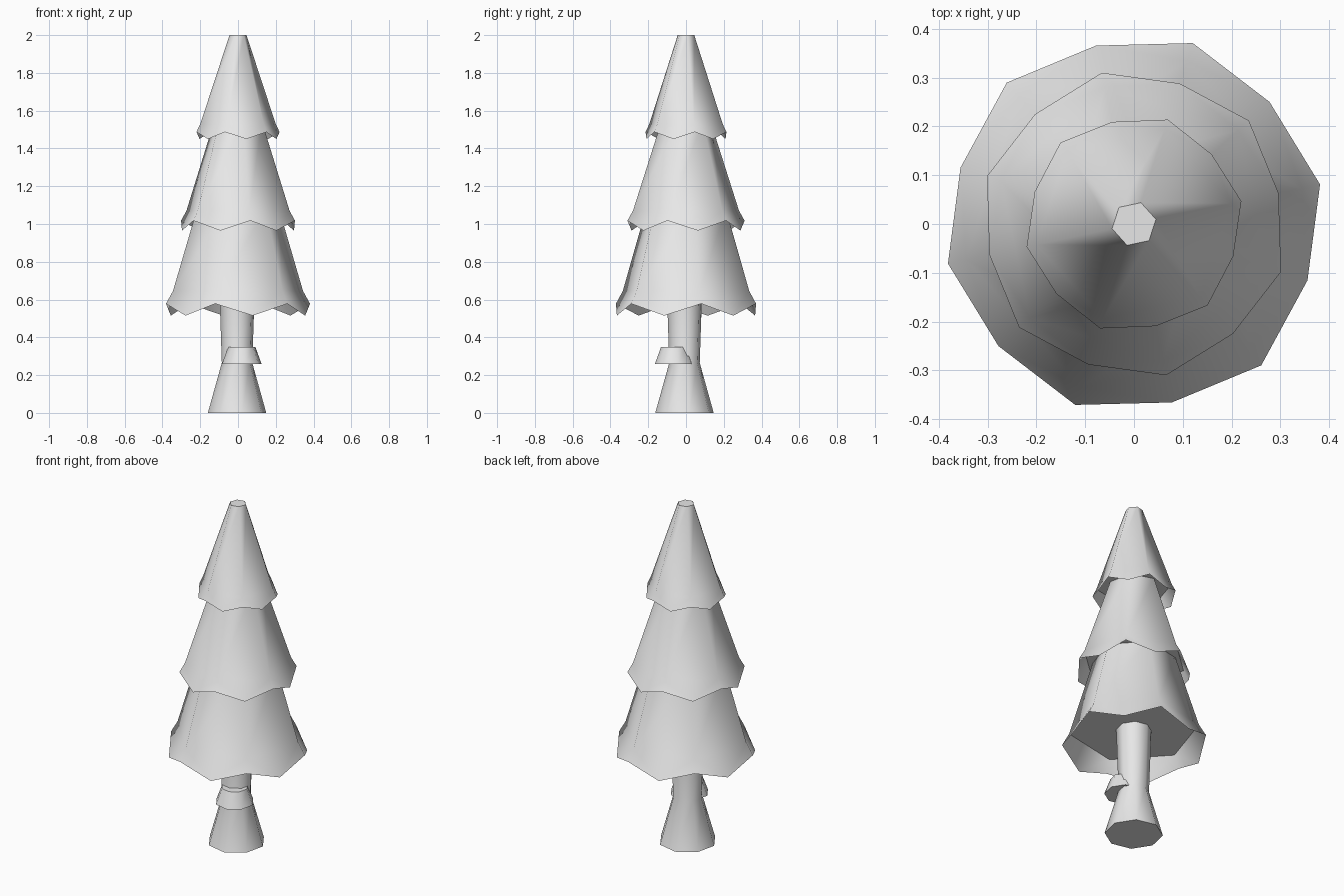
import bpy, bmesh
from math import sin, cos, radians, pi

cube = bpy.data.objects.get("Cube")
if cube:
    bpy.data.objects.remove(cube, do_unlink=True)

# One plain grey for the whole tree
grey = bpy.data.materials.new("light_grey")
grey.use_nodes = True
colour = (0.8, 0.8, 0.8, 1)
grey.diffuse_color = colour
grey.node_tree.nodes["Principled BSDF"].inputs["Base Color"].default_value = colour


def ring(bm, sides, radius, z, turn=0, centre=(0, 0)):
    """Vertices of a level polygon, counter-clockwise from above."""
    angles = [radians(turn) + 2 * pi * i / sides for i in range(sides)]
    return [bm.verts.new((centre[0] + radius * cos(a), centre[1] + radius * sin(a), z))
            for a in angles]


def bridge(bm, low, high):
    n = len(low)
    for i in range(n):
        j = (i + 1) % n
        bm.faces.new((low[i], low[j], high[j], high[i]))


def finish(bm, name):
    mesh = bpy.data.meshes.new(name)
    bm.to_mesh(mesh)
    bm.free()
    mesh.materials.append(grey)
    obj = bpy.data.objects.new(name, mesh)
    bpy.context.collection.objects.link(obj)
    bpy.ops.object.select_all(action='DESELECT')
    obj.select_set(True)
    bpy.context.view_layer.objects.active = obj
    bpy.ops.object.shade_smooth_by_angle(angle=radians(62))
    return obj


def lathe(name, profile, sides, turn=0, centre=(0, 0)):
    """Closed solid through (radius, z) rings, bottom to top."""
    bm = bmesh.new()
    rings = [ring(bm, sides, r, z, turn, centre) for r, z in profile]
    for low, high in zip(rings, rings[1:]):
        bridge(bm, low, high)
    bm.faces.new(rings[0][::-1])
    bm.faces.new(rings[-1])
    return finish(bm, name)


def tier(name, turn, base, top, corner, dip):
    """Six-sided foliage cone with a thin zigzag skirt; each pair is (radius, z)."""
    bm = bmesh.new()
    low = ring(bm, 6, *base, turn)
    high = ring(bm, 6, *top, turn)
    bridge(bm, low, high)
    bm.faces.new(high)
    # Underside, kept apart from the skirt
    bm.faces.new(ring(bm, 6, *base, turn)[::-1])
    # Flared skirt: high corners, low points between them
    tips = ring(bm, 6, *corner, turn)
    dips = ring(bm, 6, *dip, turn + 30)
    for i in range(6):
        j = (i + 1) % 6
        bm.faces.new((low[i], tips[i], dips[i]))
        bm.faces.new((low[i], dips[i], low[j]))
        bm.faces.new((low[j], dips[i], tips[j]))
    return finish(bm, name)


# Foliage, alternately turned
tier("lower_foliage", 12, (0.352, 0.645), (0.222, 1.08), (0.39, 0.578), (0.374, 0.515))
tier("middle_foliage", 42, (0.287, 1.07), (0.134, 1.54), (0.317, 1.018), (0.303, 0.965))
tier("upper_foliage", 12, (0.204, 1.53), (0.046, 2.0), (0.225, 1.487), (0.214, 1.45))

# Trunk, narrow at the waist
lathe("trunk", [(0.157, 0), (0.082, 0.265), (0.095, 0.65)], 8, 10, (-0.005, -0.008))

# Small collar growing from the front of the trunk
lathe("trunk_collar", [(0.106, 0.26), (0.073, 0.35)], 8, 10, (0.02, -0.06))
